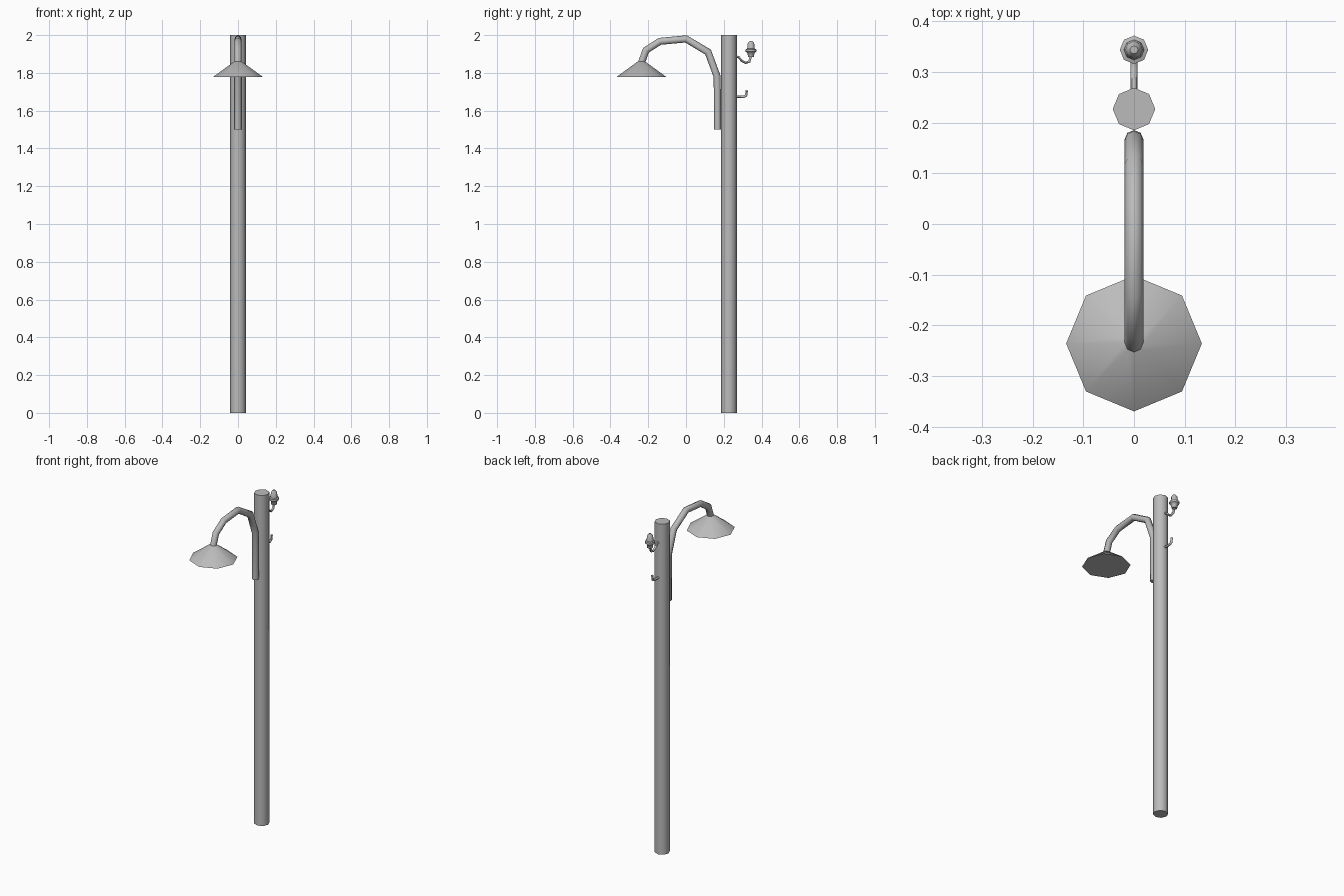
import bpy, bmesh
from math import cos, sin, pi, radians
from mathutils import Vector

cube = bpy.data.objects.get("Cube")
if cube:
    bpy.data.objects.remove(cube, do_unlink=True)

# Single painted-metal colour
GREY = (0.5, 0.5, 0.5, 1)
metal = bpy.data.materials.new("grey_metal")
metal.use_nodes = True
metal.diffuse_color = GREY
metal.node_tree.nodes["Principled BSDF"].inputs["Base Color"].default_value = GREY


def skin_rings(name, rings, angle=50):
    """Join rings of points with quads, cap both ends and shade."""
    bm = bmesh.new()
    loops = [[bm.verts.new(p) for p in ring] for ring in rings]
    n = len(loops[0])
    for a, b in zip(loops, loops[1:]):
        for i in range(n):
            j = (i + 1) % n
            bm.faces.new((a[i], a[j], b[j], b[i]))
    bm.faces.new(loops[0][::-1])
    bm.faces.new(loops[-1])
    bmesh.ops.recalc_face_normals(bm, faces=bm.faces)
    mesh = bpy.data.meshes.new(name)
    bm.to_mesh(mesh)
    bm.free()
    mesh.materials.append(metal)
    obj = bpy.data.objects.new(name, mesh)
    bpy.context.collection.objects.link(obj)
    bpy.ops.object.select_all(action='DESELECT')
    obj.select_set(True)
    bpy.context.view_layer.objects.active = obj
    bpy.ops.object.shade_smooth_by_angle(angle=radians(angle))
    return obj


def lathe(name, y, profile, sides=8, angle=50):
    """Turn a (radius, z) profile about a vertical axis at y."""
    turns = [2 * pi * i / sides for i in range(sides)]
    return skin_rings(name, [[(r * cos(t), y + r * sin(t), z) for t in turns]
                             for r, z in profile], angle)


def tube(name, path, radius, sides=8):
    """Sweep a round section along a (y, z) path with mitred bends."""
    pts = [Vector((0, y, z)) for y, z in path]
    side = Vector((1, 0, 0))
    rings = []
    for i, p in enumerate(pts):
        before = (p - pts[i - 1]).normalized() if i else None
        after = (pts[i + 1] - p).normalized() if i < len(pts) - 1 else None
        before, after = before or after, after or before
        along = (before + after).normalized()
        across = along.cross(side) / along.dot(after)
        rings.append([p + radius * (side * cos(2 * pi * k / sides) + across * sin(2 * pi * k / sides))
                      for k in range(sides)])
    return skin_rings(name, rings, 60)


# Pole
POLE_Y = 0.227
lathe("pole", POLE_Y, [(0.042, 0), (0.042, 2)])

# Curved lamp arm and conical shade
tube("lamp_arm", [(0.167, 1.5), (0.165, 1.78), (0.117, 1.91), (0, 1.98),
                  (-0.138, 1.967), (-0.212, 1.92), (-0.236, 1.853)], 0.0185)
lathe("lamp_shade", -0.236, [(0.02, 1.86), (0.134, 1.777)])

# Insulator on its curved bracket
tube("insulator_bracket", [(0.25, 1.888), (0.278, 1.884), (0.295, 1.864), (0.316, 1.853),
                           (0.335, 1.86), (0.344, 1.89)], 0.007, 6)
lathe("insulator", 0.344, [(0.008, 1.969), (0.017, 1.957), (0.02, 1.928), (0.028, 1.925),
                           (0.028, 1.912), (0.018, 1.905), (0.016, 1.885)])

# Spare lower hook
tube("lower_hook", [(0.25, 1.673), (0.305, 1.673), (0.318, 1.68), (0.322, 1.708)], 0.007, 6)
